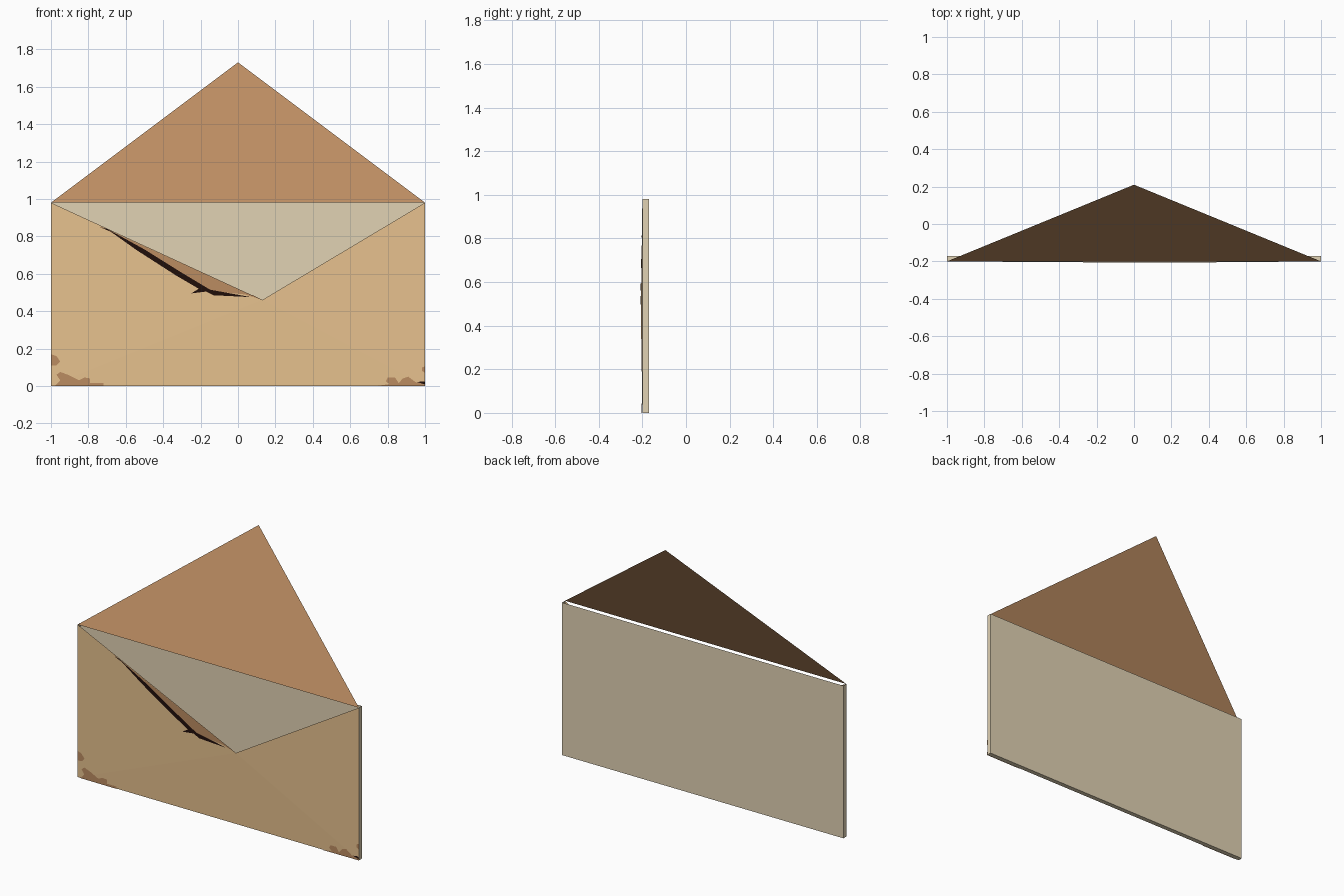
import bpy
import bmesh
from mathutils import Matrix

if "Cube" in bpy.data.objects:
    bpy.data.objects.remove(bpy.data.objects["Cube"], do_unlink=True)

W, H = 1.0, 0.98              # half width and height of the pocket
FRONT, BACK = -0.2, -0.17     # depth of the pocket mouth and the back sheet
TIP = (0.13, 0.46)            # point where the front folds meet
BULGE = 0.007


def material(name, rgb):
    linear = [(c / 255 / 12.92) if c < 11 else ((c / 255 + 0.055) / 1.055) ** 2.4 for c in rgb]
    mat = bpy.data.materials.new(name)
    mat.use_nodes = True
    mat.diffuse_color = (*linear, 1)
    mat.node_tree.nodes["Principled BSDF"].inputs["Base Color"].default_value = (*linear, 1)
    return mat


cream = material("cream paper", (225, 210, 180))
tan = material("tan paper", (235, 197, 145))
brown = material("brown paper", (187, 140, 97))
dark = material("dark tear", (32, 14, 10))


def finish(name, bm, mat):
    mesh = bpy.data.meshes.new(name)
    bm.to_mesh(mesh)
    bm.free()
    mesh.materials.append(mat)
    obj = bpy.data.objects.new(name, mesh)
    bpy.context.collection.objects.link(obj)
    return obj


def sheet(name, mat, polygons):
    """Flat paper pieces, turned to face the front."""
    bm = bmesh.new()
    for points in polygons:
        bm.faces.new([bm.verts.new(p) for p in points])
    bmesh.ops.remove_doubles(bm, verts=bm.verts, dist=0.0001)
    bm.normal_update()
    bmesh.ops.reverse_faces(bm, faces=[f for f in bm.faces if f.normal.y > 0])
    return finish(name, bm, mat)


def surface(x, z, lift):
    """Place a point just in front of the folded front panel."""
    side = (x + W) / (TIP[0] + W) if x < TIP[0] else (W - x) / (W - TIP[0])
    return (x, FRONT - BULGE * min(side, 1) - lift, z)


def plate(name, mat, outlines, lift):
    return sheet(name, mat, [[surface(x, z, lift) for x, z in o] for o in outlines])


# Back sheet with its narrow sides and bottom, open at front and top
bm = bmesh.new()
bmesh.ops.create_cube(bm, size=1, matrix=Matrix.Translation((0, (FRONT + BACK) / 2, H / 2))
                      @ Matrix.Diagonal((2 * W, BACK - FRONT, H, 1)))
bm.normal_update()
bmesh.ops.delete(bm, geom=[f for f in bm.faces if f.normal.y < -0.5 or f.normal.z > 0.5],
                 context='FACES_ONLY')
finish("envelope_back", bm, cream)

# Front folds: left, right and bottom triangles meeting at the tip
tip = (TIP[0], FRONT - BULGE, TIP[1])
top_r, top_l = (-W, FRONT, H), (W, FRONT, H)
low_r, low_l = (-W, FRONT, 0), (W, FRONT, 0)
sheet("front_folds", tan, [(top_r, low_r, tip), (low_r, low_l, tip), (low_l, top_l, tip)])

# Raised closing flap
sheet("closing_flap", brown, [(top_r, top_l, (0, 0.21, 1.73))])

# Torn strip under the mouth edge, with its ragged dark border
tear = [(-0.75, 0.86), (-0.52, 0.735), (-0.31, 0.60), (-0.17, 0.51), (0.08, 0.485)]
plate("torn_strip", brown, [tear + [TIP]], 0.0015)
border = [(0.07, 0.475), (-0.13, 0.485), (-0.17, 0.505), (-0.25, 0.495), (-0.21, 0.52),
          (-0.33, 0.59), (-0.54, 0.725), (-0.68, 0.825), (-0.74, 0.85)]
inner = [(-0.7, 0.84), (-0.5, 0.73), (-0.3, 0.605), (-0.15, 0.515)]
plate("tear_border", dark, [border + inner], 0.003)

# Stains along the lower corners
stains = [
    [(-1, 0.11), (-0.97, 0.11), (-0.95, 0.13), (-0.97, 0.16), (-1, 0.17)],
    [(-0.98, 0), (-0.72, 0), (-0.72, 0.015), (-0.79, 0.015), (-0.79, 0.04), (-0.82, 0.045),
     (-0.85, 0.03), (-0.91, 0.06), (-0.95, 0.075), (-0.97, 0.06), (-0.95, 0.03)],
    [(0.74, 0), (1, 0), (1, 0.015), (0.95, 0.02), (0.91, 0.05), (0.88, 0.04), (0.86, 0.015),
     (0.84, 0.045), (0.8, 0.045), (0.79, 0.025), (0.81, 0.01)],
    [(0.985, 0.08), (1, 0.07), (1, 0.105), (0.985, 0.1)],
]
plate("corner_stains", brown, stains, 0.002)
plate("corner_nick", dark, [[(0.96, 0.02), (1, 0.008), (1, 0.022), (0.98, 0.025)]], 0.003)
